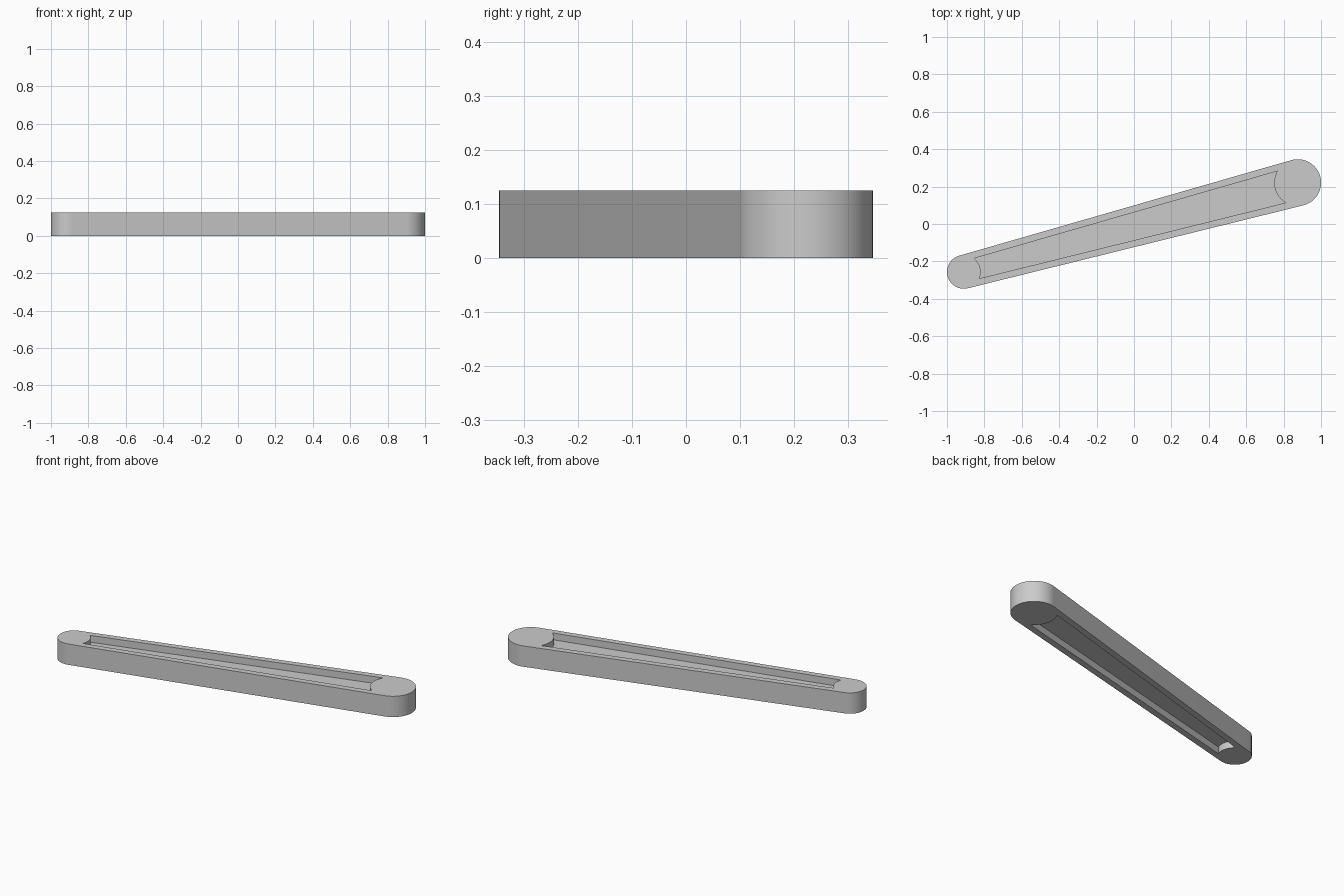
import bpy, bmesh, math

if "Cube" in bpy.data.objects:
    bpy.data.objects.remove(bpy.data.objects["Cube"])

H = 0.125            # arm thickness
DEPTH = 0.041        # recess depth on each face
RIM = 0.036          # rim width beside the recess
SMALL, BIG = (-0.91, -0.256, 0.09), (0.875, 0.221, 0.125)

dx, dy = BIG[0] - SMALL[0], BIG[1] - SMALL[1]
heading = math.atan2(dy, dx)
tangent = math.pi / 2 + math.asin((BIG[2] - SMALL[2]) / math.hypot(dx, dy))


def arc(circle, a0, a1, n):
    x, y, r = circle
    return [(x + r * math.cos(heading + a0 + (a1 - a0) * i / n),
             y + r * math.sin(heading + a0 + (a1 - a0) * i / n)) for i in range(n + 1)]


def prism(name, outline, z0, z1):
    bm = bmesh.new()
    face = bm.faces.new([bm.verts.new((x, y, z0)) for x, y in outline])
    top = bmesh.ops.extrude_face_region(bm, geom=[face])["geom"]
    bmesh.ops.translate(bm, vec=(0, 0, z1 - z0),
                        verts=[g for g in top if isinstance(g, bmesh.types.BMVert)])
    bmesh.ops.recalc_face_normals(bm, faces=bm.faces)
    mesh = bpy.data.meshes.new(name)
    bm.to_mesh(mesh)
    bm.free()
    obj = bpy.data.objects.new(name, mesh)
    bpy.context.collection.objects.link(obj)
    return obj


# Tapered arm with a rounded end at each pivot
arm = prism("lever_arm", arc(BIG, -tangent, tangent, 48)
            + arc(SMALL, tangent, 2 * math.pi - tangent, 48), 0, H)

# Recess outline: parallel to the rim, ends scooped around the pivots
big_a = tangent + math.acos((BIG[2] - RIM) / BIG[2])
small_a = tangent - math.acos((SMALL[2] - RIM) / SMALL[2])
recess = arc(BIG, 2 * math.pi - big_a, big_a, 20) + arc(SMALL, small_a, -small_a, 20)

# Cut the same recess into the top and bottom faces
bpy.context.view_layer.objects.active = arm
arm.select_set(True)
for name, z0, z1 in (("top_recess", H - DEPTH, H + 0.1), ("bottom_recess", -0.1, DEPTH)):
    cutter = prism(name, recess, z0, z1)
    cutter.hide_render = True
    mod = arm.modifiers.new(name, "BOOLEAN")
    mod.operation, mod.solver, mod.object = "DIFFERENCE", "EXACT", cutter
    bpy.ops.object.modifier_apply(modifier=mod.name)
    bpy.data.objects.remove(cutter, do_unlink=True)

bpy.ops.object.shade_smooth_by_angle(angle=math.radians(30))
